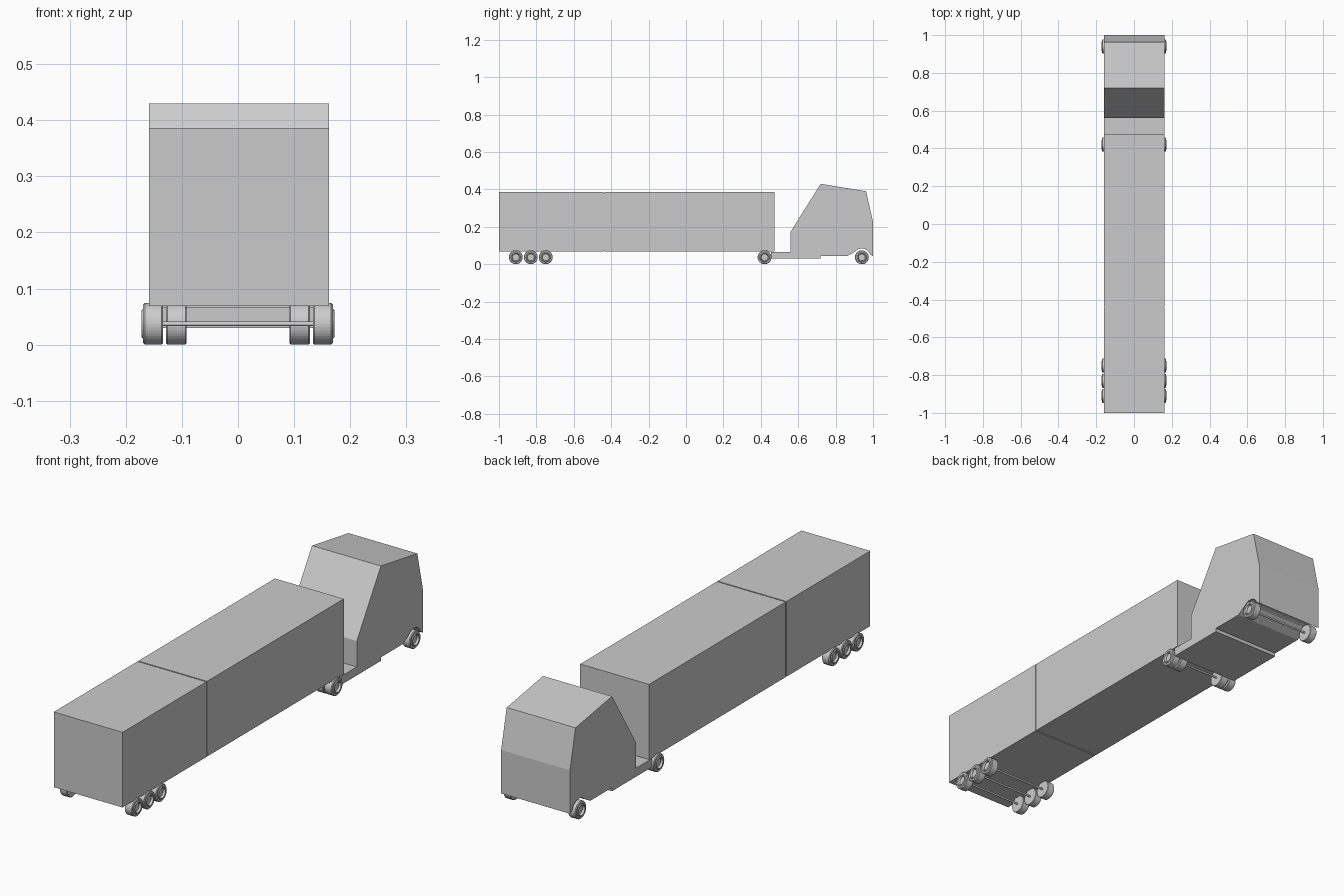
import bpy, bmesh, math
from mathutils import Matrix

if "Cube" in bpy.data.objects:
    bpy.data.objects.remove(bpy.data.objects["Cube"], do_unlink=True)

grey = bpy.data.materials.new("light_grey")
grey.use_nodes = True
colour = (0.6, 0.6, 0.6, 1)
grey.diffuse_color = colour
grey.node_tree.nodes["Principled BSDF"].inputs["Base Color"].default_value = colour

LEFT, RIGHT = -0.159, 0.162     # body sides
WHEEL_R = 0.037


def finish(name, bm):
    bmesh.ops.recalc_face_normals(bm, faces=bm.faces)
    mesh = bpy.data.meshes.new(name)
    bm.to_mesh(mesh)
    bm.free()
    mesh.materials.append(grey)
    obj = bpy.data.objects.new(name, mesh)
    bpy.context.collection.objects.link(obj)
    return obj


def extrude_profile(name, profile, x0, x1):
    """Side profile of (y, z) points pulled across the width."""
    bm = bmesh.new()
    face = bm.faces.new([bm.verts.new((x0, y, z)) for y, z in profile])
    out = bmesh.ops.extrude_face_region(bm, geom=[face])
    verts = [v for v in out["geom"] if isinstance(v, bmesh.types.BMVert)]
    bmesh.ops.translate(bm, verts=verts, vec=(x1 - x0, 0, 0))
    return finish(name, bm)


def box(name, y0, y1, z0, z1, inset=0):
    return extrude_profile(name, [(y0, z0), (y1, z0), (y1, z1), (y0, z1)],
                           LEFT + inset, RIGHT - inset)


def lathe(name, profile, y, side=1, steps=40):
    """Spin (x, radius) points around an axle at height WHEEL_R."""
    bm = bmesh.new()
    verts = [bm.verts.new((x * side, y, WHEEL_R + r)) for x, r in profile]
    edges = [bm.edges.new(pair) for pair in zip(verts, verts[1:])]
    bmesh.ops.spin(bm, geom=verts + edges, cent=(0, y, WHEEL_R), axis=(1, 0, 0),
                   angle=math.tau, steps=steps, use_duplicate=False)
    bmesh.ops.remove_doubles(bm, verts=bm.verts, dist=0.0002)
    return finish(name, bm)


# Trailer: two box sections with a narrow recessed seam
box("trailer_rear_box", -1.0, -0.442, 0.069, 0.386)
box("trailer_front_box", -0.437, 0.473, 0.069, 0.386)
box("trailer_seam", -0.444, -0.435, 0.073, 0.382, 0.004)

# Cab and its low chassis, with the front wheel arch in the profile
arch = [(0.94 + 0.047 * math.cos(a), WHEEL_R + 0.047 * math.sin(a))
        for a in (math.radians(d) for d in range(20, 141, 20))]
cab = [(0.455, 0.03), (0.72, 0.03), (0.72, 0.045), (0.865, 0.045)]
cab += arch[::-1]
cab += [(1.0, 0.042), (1.0, 0.225), (0.963, 0.39), (0.72, 0.43),
        (0.56, 0.175), (0.56, 0.066), (0.455, 0.066)]
extrude_profile("cab_and_chassis", cab, LEFT, RIGHT)

# Wheels: tyre, dished rim and raised hub
outer = [(0.134, 0), (0.134, 0.035), (0.136, WHEEL_R), (0.166, WHEEL_R),
         (0.169, 0.034), (0.169, 0.027), (0.172, 0.024), (0.172, 0.021),
         (0.163, 0.018), (0.163, 0)]
inner = [(0.092, 0), (0.092, 0.035), (0.094, WHEEL_R), (0.126, WHEEL_R),
         (0.128, 0.035), (0.128, 0)]
axles = {"front": 0.94, "drive": 0.42, "trailer_1": -0.75,
         "trailer_2": -0.83, "trailer_3": -0.91}
for label, y in axles.items():
    lathe(label + "_axle", [(-0.15, 0), (-0.15, 0.004), (0.15, 0.004), (0.15, 0)], y, steps=12)
    for side, word in ((1, "left"), (-1, "right")):
        lathe(f"{label}_wheel_{word}", outer, y, side)
        if label == "drive":
            lathe(f"{label}_inner_wheel_{word}", inner, y, side)
